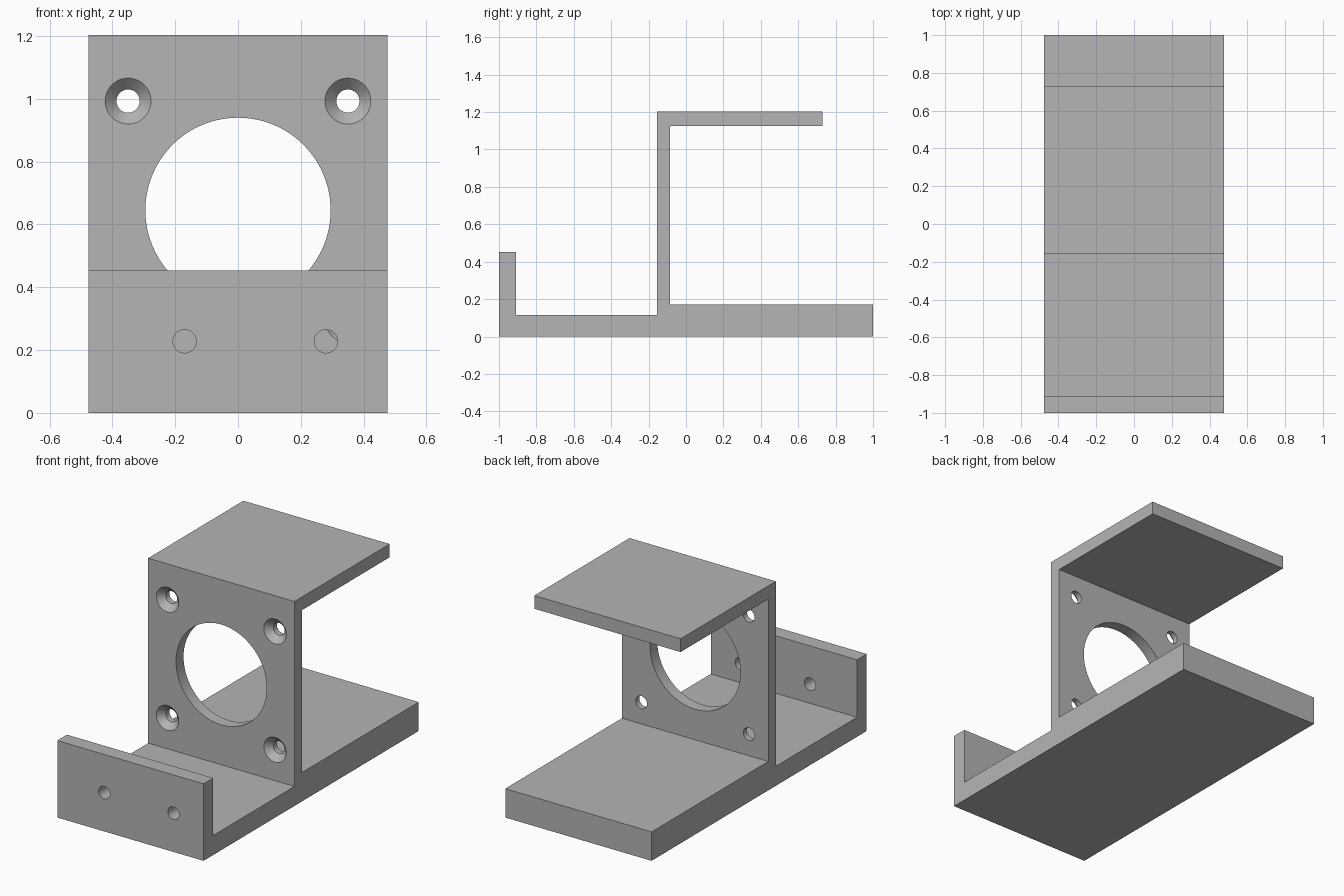
import bpy
import bmesh
from math import cos, sin, tau, radians

cube = bpy.data.objects.get("Cube")
if cube:
    bpy.data.objects.remove(cube, do_unlink=True)

grey = bpy.data.materials.new("plain_grey")
grey.use_nodes = True
colour = (0.46, 0.46, 0.46, 1)
grey.diffuse_color = colour
grey.node_tree.nodes["Principled BSDF"].inputs["Base Color"].default_value = colour

HALF_WIDTH = 0.476


def make_object(name, bm):
    bmesh.ops.recalc_face_normals(bm, faces=bm.faces)
    mesh = bpy.data.meshes.new(name)
    bm.to_mesh(mesh)
    bm.free()
    mesh.materials.append(grey)
    obj = bpy.data.objects.new(name, mesh)
    bpy.context.collection.objects.link(obj)
    return obj


def add_lathe(bm, x, z, rings, sides):
    """Closed solid turned about an axis along y; rings are (radius, y)."""
    loops = []
    for r, y in rings:
        loops.append([bm.verts.new((x + r * cos(tau * i / sides), y,
                                    z + r * sin(tau * i / sides)))
                      for i in range(sides)])
    for a, b in zip(loops, loops[1:]):
        for i in range(sides):
            j = (i + 1) % sides
            bm.faces.new((a[i], a[j], b[j], b[i]))
    bm.faces.new(loops[0])
    bm.faces.new(loops[-1])


# Bracket body: side profile (y, z) extruded across the width
profile = [(-1, 0), (1, 0), (1, 0.17), (-0.085, 0.17), (-0.085, 1.125),
           (0.73, 1.125), (0.73, 1.203), (-0.155, 1.203), (-0.155, 0.115),
           (-0.91, 0.115), (-0.91, 0.453), (-1, 0.453)]
bm = bmesh.new()
side = bm.faces.new([bm.verts.new((-HALF_WIDTH, y, z)) for y, z in profile])
extruded = bmesh.ops.extrude_face_region(bm, geom=[side])["geom"]
bmesh.ops.translate(bm, vec=(2 * HALF_WIDTH, 0, 0),
                    verts=[v for v in extruded if isinstance(v, bmesh.types.BMVert)])
bracket = make_object("motor_bracket", bm)

# Hole cutters: motor bore, four countersunk screw holes, two lip holes
bm = bmesh.new()
add_lathe(bm, 0, 0.645, [(0.295, -0.25), (0.295, 0)], 96)
for x in (-0.35, 0.35):
    for z in (0.297, 0.993):
        add_lathe(bm, x, z, [(0.093, -0.175), (0.037, -0.119), (0.037, -0.04)], 48)
for x in (-0.17, 0.28):
    add_lathe(bm, x, 0.228, [(0.037, -1.05), (0.037, -0.85)], 48)
cutter = make_object("hole_cutter", bm)
cutter.hide_render = True

cut = bracket.modifiers.new("holes", 'BOOLEAN')
cut.operation = 'DIFFERENCE'
cut.solver = 'EXACT'
cut.object = cutter

# Bake the cut and discard the cutter
bpy.context.view_layer.update()
evaluated = bracket.evaluated_get(bpy.context.evaluated_depsgraph_get())
finished = bpy.data.meshes.new_from_object(evaluated)
bracket.modifiers.clear()
bracket.data = finished
bpy.data.objects.remove(cutter, do_unlink=True)

# Smooth hole walls, crisp edges
bpy.ops.object.select_all(action='DESELECT')
bracket.select_set(True)
bpy.context.view_layer.objects.active = bracket
bpy.ops.object.shade_smooth_by_angle(angle=radians(30))
